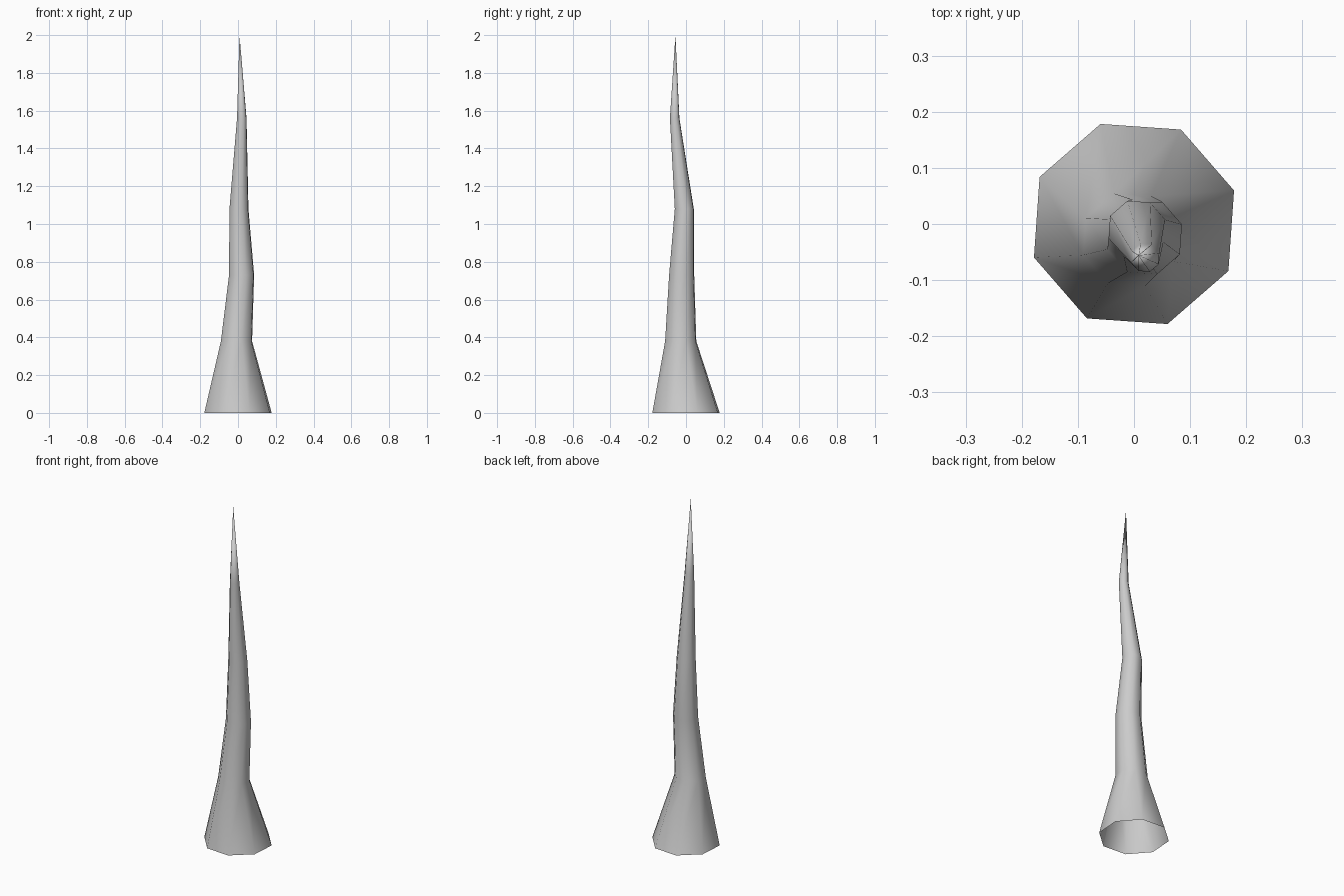
import bpy, bmesh, math

cube = bpy.data.objects.get("Cube")
if cube:
    bpy.data.objects.remove(cube, do_unlink=True)

SIDES = 8
TURN = math.radians(18.5)

# Cross-sections up the spike: centre x, centre y, height, radius
RINGS = [
    (0, 0, 0, 0.188),
    (-0.008, -0.028, 0.38, 0.087),
    (0.019, -0.023, 0.73, 0.07),
    (0.005, -0.009, 1.08, 0.053),
    (0.02, -0.06, 1.56, 0.0265),
]
TIP = (0.008, -0.056, 2)

# Plain grey material
grey = bpy.data.materials.new("light grey")
grey.use_nodes = True
colour = (0.6, 0.6, 0.6, 1)
grey.diffuse_color = colour
grey.node_tree.nodes["Principled BSDF"].inputs["Base Color"].default_value = colour

# Crooked spike: bridged octagons, open underneath
bm = bmesh.new()
loops = []
for x, y, z, r in RINGS:
    angles = [TURN + i * math.tau / SIDES for i in range(SIDES)]
    loops.append([bm.verts.new((x + r * math.cos(a), y + r * math.sin(a), z)) for a in angles])
tip = bm.verts.new(TIP)
for i in range(SIDES):
    j = (i + 1) % SIDES
    for low, high in zip(loops, loops[1:]):
        bm.faces.new((low[i], low[j], high[j], high[i]))
    bm.faces.new((loops[-1][i], loops[-1][j], tip))
for face in bm.faces:
    face.smooth = True

mesh = bpy.data.meshes.new("crooked_spike")
bm.to_mesh(mesh)
bm.free()
mesh.materials.append(grey)
spike = bpy.data.objects.new("crooked_spike", mesh)
bpy.context.collection.objects.link(spike)
